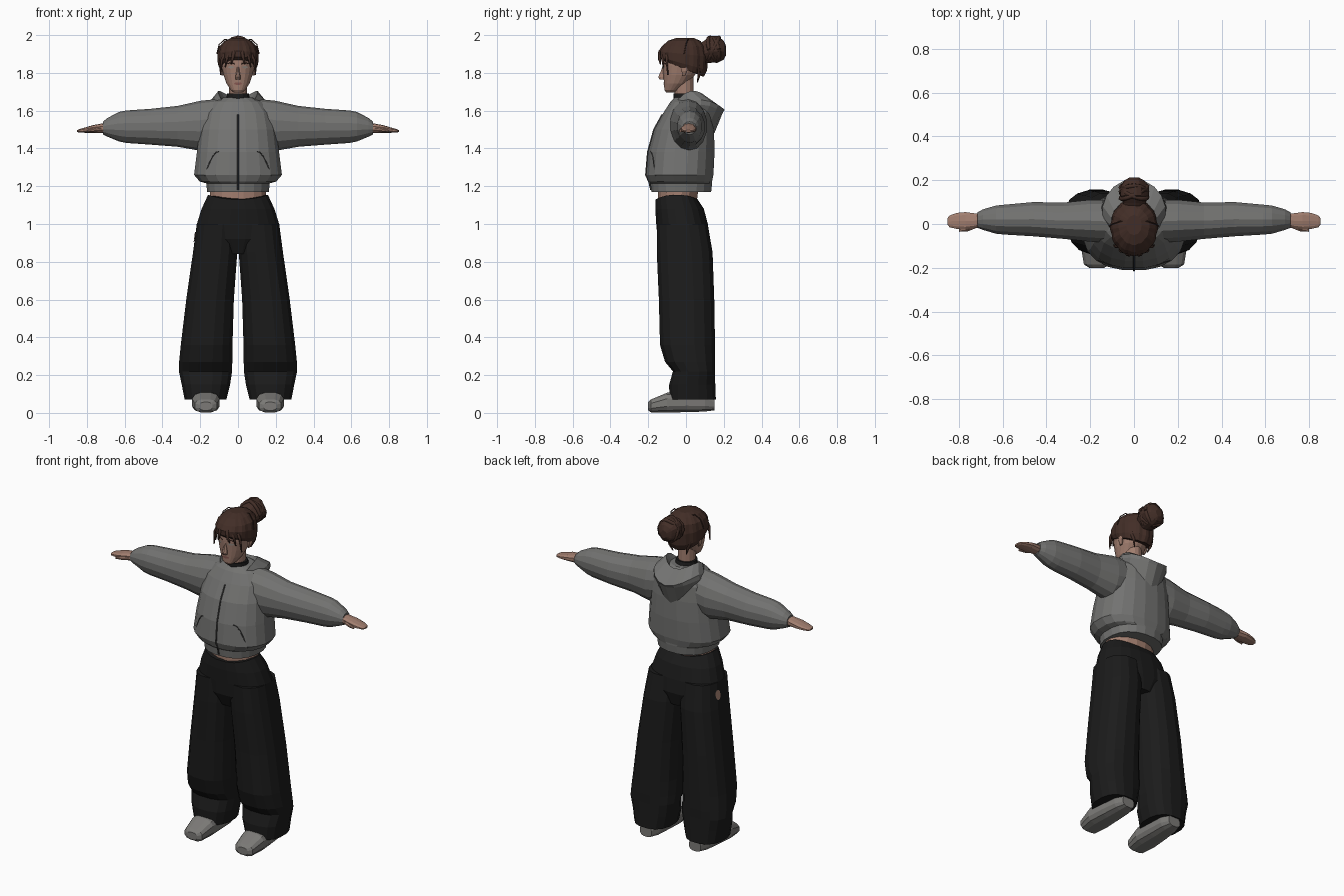
import bpy, bmesh, math
from mathutils import Vector
from mathutils.bvhtree import BVHTree

if "Cube" in bpy.data.objects:
    bpy.data.objects.remove(bpy.data.objects["Cube"], do_unlink=True)


def material(name, r, g, b):
    m = bpy.data.materials.new(name)
    m.use_nodes = True
    m.diffuse_color = (r, g, b, 1)
    node = m.node_tree.nodes["Principled BSDF"]
    node.inputs["Base Color"].default_value = (r, g, b, 1)
    node.inputs["Roughness"].default_value = 0.9
    return m


GREY = material("grey cloth", .17, .17, .165)
SHOE = material("shoe grey", .2, .195, .185)
BLACK = material("black cloth", .011, .011, .011)
SKIN = material("skin", .36, .21, .16)
HAIR = material("brown hair", .055, .027, .02)
SEAM = material("dark seam", .05, .05, .05)
LIPS = material("lips", .25, .1, .085)
EYE = material("eye grey", .3, .26, .23)

DIRS = {"front": Vector((0, 1, 0)), "right": Vector((1, 0, 0))}


def add_mesh(name, bm, mat):
    bmesh.ops.recalc_face_normals(bm, faces=bm.faces)
    me = bpy.data.meshes.new(name)
    bm.to_mesh(me)
    bm.free()
    me.materials.append(mat)
    ob = bpy.data.objects.new(name, me)
    bpy.context.collection.objects.link(ob)
    return ob


def loft(name, rings, mat, axis="z", n=16, power=2.0, side=1, waves=0, depth=0.0,
         caps=True):
    """Skin rings of (position, centre a, centre b, radius a, radius b, tilt, fold)."""
    bm = bmesh.new()
    rows = []
    for ring in rings:
        p, ca, cb, ra, rb, tilt, fold = (tuple(ring) + (0, 0))[:7]
        row = []
        for i in range(n):
            t = math.tau * (i + .5) / n
            c, s = math.cos(t), math.sin(t)
            k = 1 + depth * math.cos(waves * t)
            a = ca + ra * k * math.copysign(abs(c) ** (2 / power), c)
            b = cb + rb * k * math.copysign(abs(s) ** (2 / power), s)
            q = p + tilt * s + fold * s * s
            x, y, z = {"z": (a, b, q), "x": (q, a, b), "y": (a, q, b)}[axis]
            row.append(bm.verts.new((side * x, y, z)))
        rows.append(row)
    for lo, hi in zip(rows, rows[1:]):
        for i in range(n):
            j = (i + 1) % n
            bm.faces.new((lo[i], lo[j], hi[j], hi[i]))
    if caps:
        bm.faces.new(rows[0])
        bm.faces.new(rows[-1])
    return add_mesh(name, bm, mat)


def project(ob, points, view, lift):
    """Drop points onto the surface of a part along a direction."""
    tree = BVHTree.FromPolygons([v.co for v in ob.data.vertices],
                                [p.vertices for p in ob.data.polygons])
    d = DIRS[view]
    hits = [tree.ray_cast(Vector(p) - d, d)[0] for p in points]
    return [h - d * lift for h in hits if h]


def tube(name, points, radius, mat, taper=False):
    cu = bpy.data.curves.new(name, "CURVE")
    cu.dimensions = "3D"
    cu.bevel_depth = radius
    cu.bevel_resolution = 1
    cu.use_fill_caps = True
    sp = cu.splines.new("POLY")
    sp.points.add(len(points) - 1)
    for i, (pt, co) in enumerate(zip(sp.points, points)):
        pt.co = (*co, 1)
        pt.radius = 1 - .8 * i / (len(points) - 1) if taper else 1
    cu.materials.append(mat)
    ob = bpy.data.objects.new(name, cu)
    bpy.context.collection.objects.link(ob)


def patch(name, ob, centre, w, h, mat, view="front"):
    """Thin oval plate laid on a part."""
    pts = []
    for i in range(10):
        t = math.tau * i / 10
        u, v = w * math.cos(t), h * math.sin(t)
        x, y, z = centre
        pts.append((x + u, y, z + v) if view == "front" else (x, y + u, z + v))
    bm = bmesh.new()
    bm.faces.new([bm.verts.new(p) for p in project(ob, pts, view, .004)])
    add_mesh(name, bm, mat)


# Jacket body with gathered hem
jacket = loft("jacket_body", [
    (1.17, 0, -.025, .165, .16), (1.215, 0, -.025, .17, .165),
    (1.225, 0, -.03, .205, .17), (1.26, 0, -.033, .235, .18),
    (1.38, 0, -.025, .22, .178), (1.5, 0, -.01, .205, .16),
    (1.59, 0, .01, .185, .13), (1.645, 0, .015, .14, .1),
    (1.67, 0, .01, .075, .07)], GREY, n=20, power=2.3)

# Hood lying open around the neck and hanging behind
loft("hood", [
    (1.57, 0, .02, .13, .13, 0, -.09), (1.63, 0, .055, .15, .14, .02, -.06),
    (1.655, 0, .055, .145, .15, .025, -.075), (1.7, 0, .01, .105, .1, .04, -.07),
    (1.65, 0, .01, .075, .075, .02, -.04), (1.6, 0, .01, .06, .065)],
    GREY, n=18, caps=False)

# Zip and pocket seams
zip_path = [(0, 0, 1.18 + .04 * i) for i in range(11)]
tube("zip", project(jacket, zip_path, "front", .001), .005, SEAM)
for side in (1, -1):
    seam = [(side * (.1 + .075 * t), 0, 1.385 - .13 * t * t) for t in (0, .25, .5, .75, 1)]
    tube("pocket_seam", project(jacket, seam, "front", 0), .003, SEAM)

for side in (1, -1):
    # Sleeve and cuff
    loft("sleeve", [
        (.08, .01, 1.54, .1, .125), (.2, .015, 1.52, .098, .132),
        (.32, .015, 1.517, .085, .108), (.46, .022, 1.515, .08, .095),
        (.59, .02, 1.515, .07, .086), (.63, .02, 1.515, .066, .078),
        (.69, .02, 1.512, .048, .05), (.715, .018, 1.508, .036, .034)],
        GREY, axis="x", n=14, side=side)
    # Hand with thumb
    loft("hand", [
        (.66, .016, 1.507, .032, .027), (.72, .015, 1.507, .034, .025),
        (.77, .014, 1.503, .042, .02), (.81, .014, 1.497, .038, .014),
        (.842, .012, 1.493, .028, .009), (.852, .012, 1.492, .015, .005)],
        SKIN, axis="x", n=10, power=2.4, side=side)
    loft("thumb", [
        (.72, -.005, 1.503, .014, .012), (.76, -.023, 1.498, .012, .011),
        (.8, -.03, 1.492, .006, .006)], SKIN, axis="x", n=8, side=side)
    # Wide trouser leg
    leg = loft("trouser_leg", [
        (.07, .172, .035, .112, .125), (.15, .17, .033, .13, .124),
        (.22, .172, .042, .143, .113), (.27, .171, .022, .143, .135),
        (.36, .166, .008, .139, .148), (.6, .148, .003, .128, .149),
        (.85, .121, -.007, .119, .15), (1, .11, -.02, .11, .137)],
        BLACK, n=16, power=2.4, side=side)
    # Shoe
    loft("shoe", [
        (-.2, .17, .035, .035, .022), (-.185, .17, .037, .06, .035),
        (-.1, .17, .055, .075, .053), (0, .168, .06, .068, .058),
        (.1, .165, .056, .06, .05), (.15, .165, .045, .04, .032)],
        SHOE, axis="y", n=12, power=2.8, side=side)

# Trouser seat and bare waist
loft("trouser_seat", [
    (.84, 0, -.005, .1, .11), (.92, 0, -.012, .2, .14), (1, 0, -.021, .22, .138),
    (1.08, 0, -.034, .195, .13), (1.155, 0, -.05, .16, .112, 0, -.025)],
    BLACK, n=20, power=2.3)
loft("waist", [(1.05, 0, -.045, .15, .1), (1.12, 0, -.045, .152, .104),
               (1.2, 0, -.04, .15, .11)], SKIN, n=16)
patch("hip_tear", leg, (-.2, .02, .93), .02, .03, SKIN, "right")

# Neck and collar band
loft("neck", [(1.58, 0, .005, .055, .055), (1.68, 0, -.01, .048, .05),
              (1.79, 0, -.015, .05, .055)], SKIN, n=14)
loft("collar_band", [(1.6, 0, .003, .064, .064), (1.66, 0, -.003, .063, .063),
                     (1.69, 0, -.008, .06, .058)], BLACK, n=14, waves=7, depth=.03)

# Head and face
head = loft("head", [
    (1.695, 0, -.083, .022, .022), (1.71, 0, -.075, .04, .04),
    (1.745, 0, -.053, .062, .064), (1.79, 0, -.036, .078, .085),
    (1.84, 0, -.026, .088, .1), (1.89, 0, -.022, .09, .105),
    (1.94, 0, -.02, .075, .085)], SKIN, n=20, power=2.2)
loft("nose", [(1.765, 0, -.122, .014, .02), (1.778, 0, -.125, .015, .024),
              (1.81, 0, -.12, .009, .014), (1.84, 0, -.115, .006, .008)], SKIN, n=8)
patch("mouth", head, (0, 0, 1.743), .022, .007, LIPS)
for side in (1, -1):
    patch("eye", head, (side * .037, 0, 1.83), .016, .006, EYE)
    brow = [(side * x, 0, z) for x, z in ((.018, 1.848), (.037, 1.854), (.056, 1.848))]
    tube("eyebrow", project(head, brow, "front", 0), .003, HAIR)
    loft("ear", [(1.785, .082, -.012, .006, .01), (1.81, .088, -.008, .01, .016),
                 (1.84, .09, -.005, .01, .02)], SKIN, n=8, side=side)

# Hair cap swept back, with strand ridges
loft("hair_cap", [
    (1.825, 0, -.018, .096, .112, -.045), (1.85, 0, -.017, .106, .128, -.035),
    (1.9, 0, -.015, .108, .13, -.015), (1.94, 0, -.012, .098, .115),
    (1.97, 0, -.01, .07, .085), (1.985, 0, -.005, .035, .045)],
    HAIR, n=36, waves=12, depth=.025)

# Bun with wrapped strands
loft("bun", [
    (.06, 0, 1.885, .06, .06), (.095, 0, 1.91, .052, .058),
    (.13, 0, 1.925, .066, .07), (.17, 0, 1.925, .066, .068),
    (.2, 0, 1.92, .045, .048), (.213, 0, 1.918, .02, .022)],
    HAIR, axis="y", n=20, waves=5, depth=.05)
for turn in (0, 1, 2):
    coil = []
    for i in range(13):
        t = math.tau * i / 12
        coil.append((.06 * math.cos(t), .145 + .03 * math.sin(t + turn * 2),
                     1.925 + .062 * math.sin(t)))
    tube("bun_strand", coil, .011, HAIR)

# Fringe locks and loose strands
for side in (1, -1):
    for x, drop in ((.03, .03), (.06, .045), (.085, .085)):
        front = -.14 + x * x * 6
        tube("fringe_lock", [(side * x * .3, front + .04, 1.945),
                             (side * x * .75, front - .003, 1.905),
                             (side * x, front - .005, 1.87),
                             (side * (x + .008), front, 1.875 - drop)],
             .016, HAIR, taper=True)
    tube("loose_strand", [(side * .03, .02, 1.97), (side * .07, .01, 1.978),
                          (side * .1, .0, 1.95), (side * .112, -.01, 1.9)], .003, HAIR)
    tube("nape_lock", [(side * .07, .06, 1.84), (side * .06, .07, 1.79),
                       (side * .045, .06, 1.75)], .014, HAIR, taper=True)

# Smooth shading with sharp creases kept
for ob in bpy.context.view_layer.objects:
    ob.select_set(ob.type == "MESH")
    if ob.type == "MESH":
        bpy.context.view_layer.objects.active = ob
bpy.ops.object.shade_smooth_by_angle(angle=math.radians(40))
